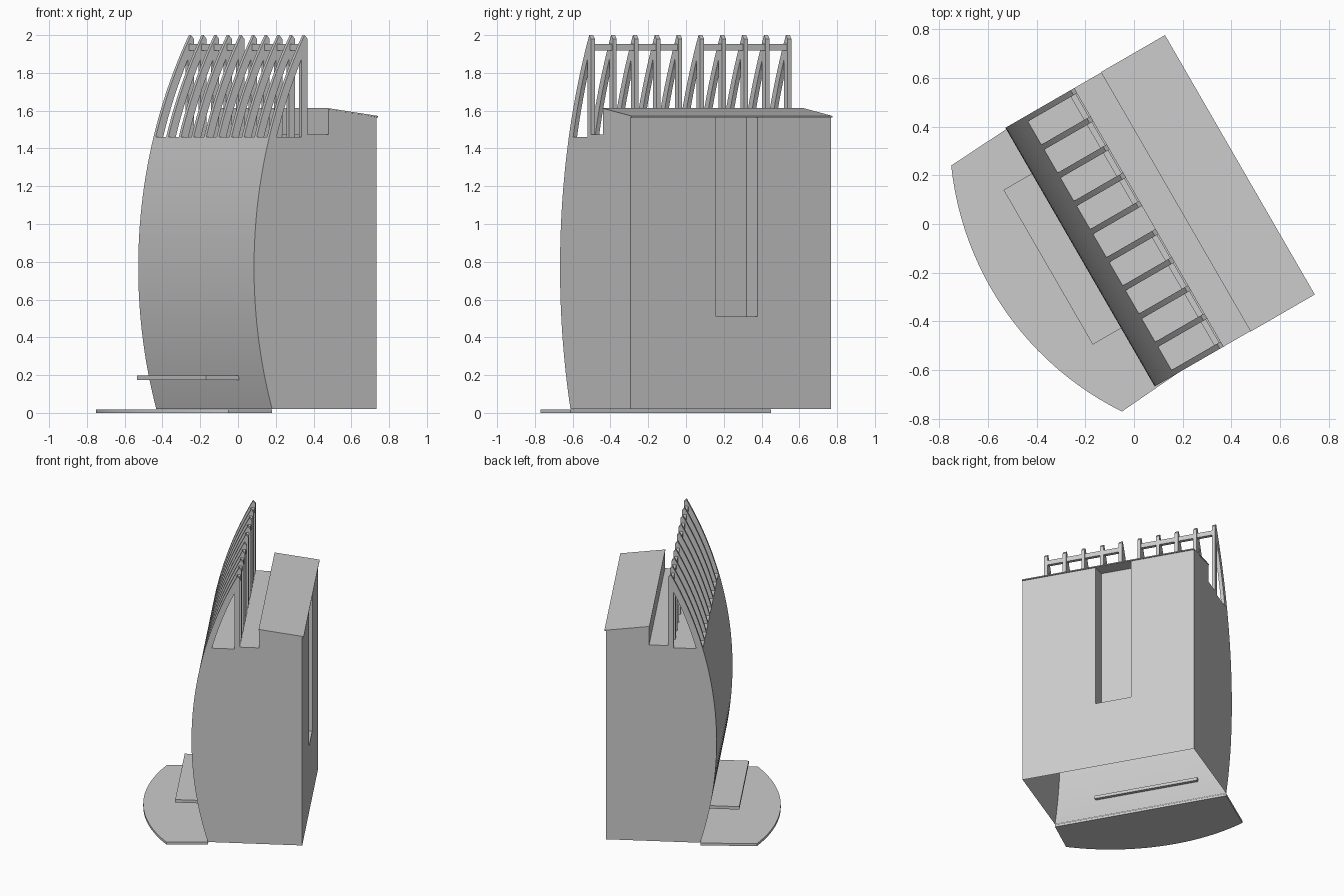
import bpy, bmesh, math
from mathutils import Vector

cube = bpy.data.objects.get("Cube")
if cube:
    bpy.data.objects.remove(cube, do_unlink=True)

GREY = 0.6
concrete = bpy.data.materials.new("light_grey")
concrete.use_nodes = True
concrete.diffuse_color = (GREY, GREY, GREY, 1)
concrete.node_tree.nodes["Principled BSDF"].inputs["Base Color"].default_value = (GREY, GREY, GREY, 1)

TURN = math.radians(30)      # the whole building is turned about z
Y0, Y1 = -0.62, 0.606        # side walls
DECK = 1.46                  # terrace height


def finish(name, bm):
    bmesh.ops.recalc_face_normals(bm, faces=bm.faces)
    mesh = bpy.data.meshes.new(name)
    bm.to_mesh(mesh)
    bm.free()
    mesh.materials.append(concrete)
    obj = bpy.data.objects.new(name, mesh)
    obj.rotation_euler.z = TURN
    bpy.context.collection.objects.link(obj)
    return obj


def add_prism(bm, points, offset):
    """Extrude a closed outline of 3D points by an offset."""
    face = bm.faces.new([bm.verts.new(p) for p in points])
    moved = bmesh.ops.extrude_face_region(bm, geom=[face])["geom"]
    verts = [v for v in moved if isinstance(v, bmesh.types.BMVert)]
    bmesh.ops.translate(bm, verts=verts, vec=offset)


def side_prism(bm, outline, y0, y1):
    add_prism(bm, [(x, y0, z) for x, z in outline], (0, y1 - y0, 0))


def box(bm, x, y, z):
    side_prism(bm, [(x[0], z[0]), (x[1], z[0]), (x[1], z[1]), (x[0], z[1])], *y)


def front_x(z):
    """Bowed front surface, a large arc."""
    radius = 2.6
    return -0.26 + radius - math.sqrt(radius ** 2 - (z - 0.77) ** 2)


def arc(z0, z1, steps, shift=0):
    heights = [z0 + (z1 - z0) * i / steps for i in range(steps + 1)]
    return [(front_x(z) + shift, z) for z in heights]


# Main body with bowed front and raised rear block
bm = bmesh.new()
outline = arc(0.02, DECK, 28) + [(0.065, DECK), (0.065, 1.475), (0.196, 1.475),
                                 (0.196, 1.606), (0.488, 1.566), (0.488, 0.02)]
side_prism(bm, outline, Y0, Y1)
body = finish("body", bm)

# Tall recess in the back wall
bm = bmesh.new()
box(bm, (0.37, 0.6), (-0.098, 0.156), (0.51, 1.8))
cutter = finish("recess_cutter", bm)
cutter.hide_render = True
cut = body.modifiers.new("recess", "BOOLEAN")
cut.operation = "DIFFERENCE"
cut.solver = "EXACT"
cut.object = cutter
bpy.context.view_layer.objects.active = body
body.select_set(True)
bpy.ops.object.modifier_apply(modifier=cut.name)
bpy.data.objects.remove(cutter, do_unlink=True)

# The underside is open
bm = bmesh.new()
bm.from_mesh(body.data)
floor = [f for f in bm.faces if f.normal.z < -0.9 and f.calc_center_median().z < 0.1]
bmesh.ops.delete(bm, geom=floor, context="FACES")
bm.to_mesh(body.data)
bm.free()
bpy.ops.object.shade_smooth_by_angle(angle=math.radians(30))

# Thin sloping roof sheet
bm = bmesh.new()
side_prism(bm, [(0.194, 1.606), (0.498, 1.565), (0.498, 1.572), (0.194, 1.613)],
           Y0 - 0.002, Y1 + 0.002)
finish("roof", bm)

# Row of curved fins, each an arc leaning on an upright post
FINS, THICK = 10, 0.024
first, last = Y0 + THICK / 2, Y1 - THICK / 2
centres = [first + (last - first) * i / (FINS - 1) for i in range(FINS)]
bm = bmesh.new()
for y in centres:
    rib = arc(DECK, 1.87, 8) + arc(1.87, DECK, 8, 0.045)
    side_prism(bm, rib, y - THICK / 2, y + THICK / 2)
    tip = arc(1.87, 2.0, 3) + [(0.067, 1.98), (0.067, DECK), (0.03, DECK), (0.03, 1.87)]
    side_prism(bm, tip, y - THICK / 2, y + THICK / 2)
finish("fins", bm)

# Two rails tying the fins together, with a gap in the middle
bm = bmesh.new()
for start, end in ((0, 4), (5, 9)):
    box(bm, (0.036, 0.06), (centres[start], centres[end]), (1.918, 1.952))
finish("fin_rails", bm)

# Entrance canopy
bm = bmesh.new()
box(bm, (-0.394, -0.168), (-0.344, 0.389), (0.175, 0.197))
finish("canopy", bm)

# Rounded forecourt slab
bm = bmesh.new()
a, b = Vector((-0.53, 0.583)), Vector((-0.428, -0.642))
chord = b - a
out = Vector((chord.y, -chord.x)).normalized()
sagitta, half = 0.158, chord.length / 2
radius = (half ** 2 + sagitta ** 2) / (2 * sagitta)
centre = (a + b) / 2 - out * (radius - sagitta)
spread = math.asin(half / radius)
edge = []
for i in range(25):
    t = spread * (i / 12 - 1)
    edge.append(centre + out * radius * math.cos(t) + chord.normalized() * radius * math.sin(t))
base_x = front_x(0.02)
edge = [Vector((base_x, Y1))] + edge + [Vector((base_x, Y0))]
add_prism(bm, [(p.x, p.y, 0) for p in edge], (0, 0, 0.018))
finish("forecourt", bm)
